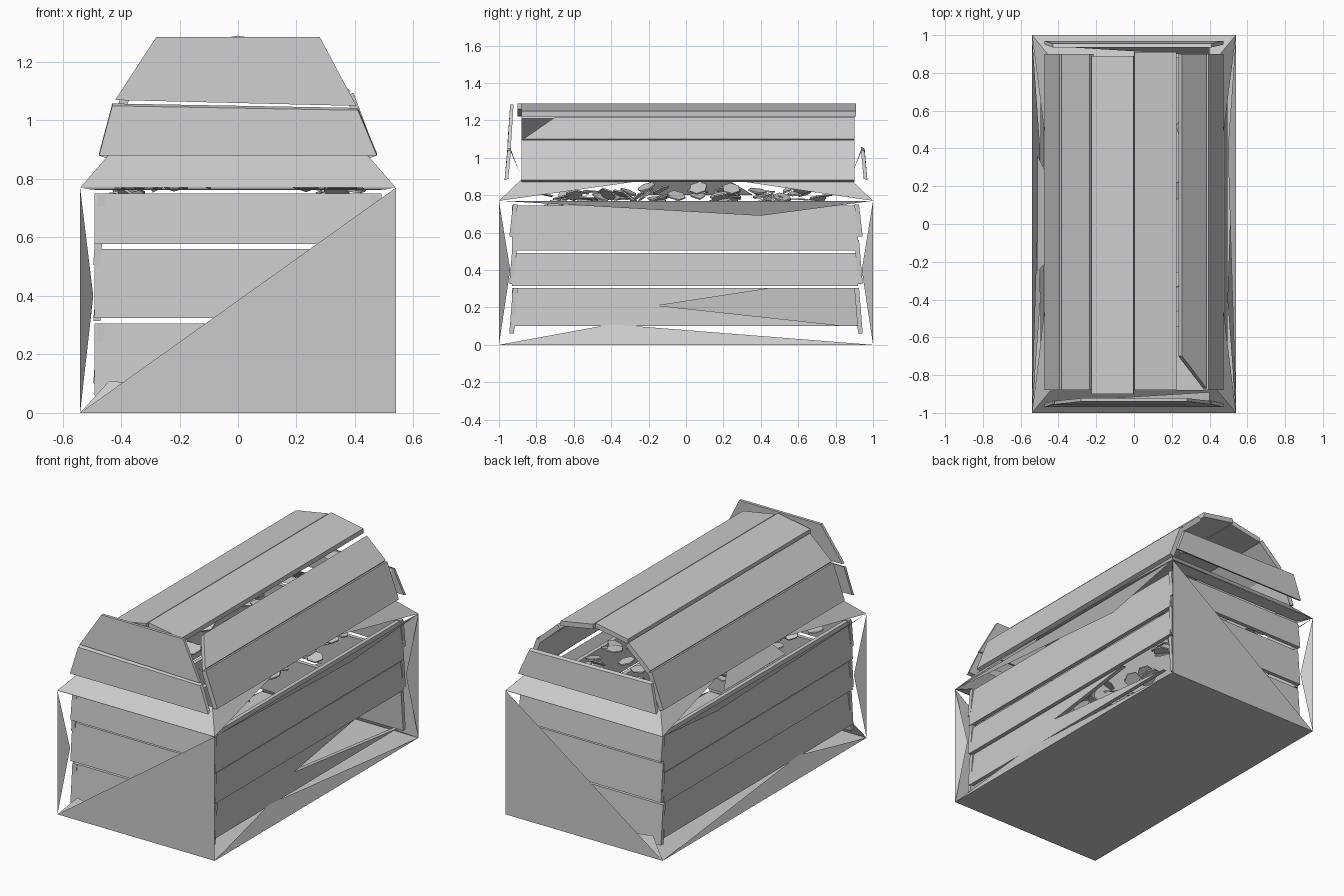
import bpy, bmesh, math, random
from mathutils import Vector, Matrix

if "Cube" in bpy.data.objects:
    bpy.data.objects.remove(bpy.data.objects["Cube"])

random.seed(4)


def make(name, bm):
    me = bpy.data.meshes.new(name)
    bm.to_mesh(me)
    bm.free()
    ob = bpy.data.objects.new(name, me)
    bpy.context.collection.objects.link(ob)
    return ob


def sheet(name, polys):
    """Thin flat pieces, facing away from the middle of the chest."""
    bm = bmesh.new()
    for pts in polys:
        f = bm.faces.new([bm.verts.new(p) for p in pts])
        f.normal_update()
        if f.normal.dot(f.calc_center_median() - Vector((0, 0, 0.5))) < 0:
            f.normal_flip()
    return make(name, bm)


def board(name, pts, inward):
    """Closed plank: flat outline pushed inward by its thickness."""
    bm = bmesh.new()
    f = bm.faces.new([bm.verts.new(p) for p in pts])
    new = bmesh.ops.extrude_face_region(bm, geom=[f], use_keep_orig=True)
    bmesh.ops.translate(bm, vec=inward,
                        verts=[v for v in new["geom"] if isinstance(v, bmesh.types.BMVert)])
    bmesh.ops.recalc_face_normals(bm, faces=bm.faces)
    return make(name, bm)


X, Y, RIM = 0.54, 1.0, 0.77

# base sheet under the chest
sheet("base", [[(-X, -Y, 0), (X, -Y, 0), (X, Y, 0), (-X, Y, 0)]])

# long side planks, slightly overlapping like clapboards
side_rows = [(0.10, 0.305), (0.315, 0.49), (0.505, 0.745)]
for s in (-1, 1):
    for i, (a, b) in enumerate(side_rows):
        yz = [(-0.93, a), (0.92, a), (0.92, b), (-0.93, b)]
        if s == 1 and i == 0:  # broken lower plank
            yz = [(-0.93, a), (0.86, a), (-0.15, 0.21), (0.47, b), (-0.93, b)]
        pts = [(s * (0.495 - 0.015 * (z - a) / (b - a)), y, z) for y, z in yz]
        board("side_plank", pts, (-s * 0.025, 0, 0))

# end wall planks
end_rows = [(0.06, 0.305), (0.325, 0.56), (0.578, 0.75)]
for s in (-1, 1):
    for a, b in end_rows:
        pts = [(x, s * y, z) for x, y, z in
               [(-0.49, 0.945, a), (0.49, 0.945, a), (0.49, 0.925, b), (-0.49, 0.925, b)]]
        board("end_plank", pts, (0, -s * 0.025, 0))

# torn outer frame: end triangles, corner slivers, edge slivers
for s in (-1, 1):
    sheet("end_panel", [[(-X, s * Y, 0), (X, s * Y, 0), (X, s * Y, RIM)],
                        [(-X, s * Y, 0), (X, s * Y, 0), (-0.44, s * 0.95, 0.11)]])
    for t in (-1, 1):
        sheet("corner_sliver", [[(t * X, s * Y, 0), (t * X, s * Y, RIM), (t * 0.495, s * 0.94, 0.4)]])
    sheet("side_edge_slivers", [
        [(s * X, -Y, 0), (s * X, Y, 0), (s * 0.495, -0.4, 0.11)],
        [(s * X, -Y, RIM), (s * X, Y, RIM), (s * 0.497, 0.4, 0.69)]])

# sloping rim skirt with undersides at the two ends
for s in (-1, 1):
    sheet("end_skirt", [[(-X, s * Y, RIM), (X, s * Y, RIM), (0.44, s * 0.88, 0.885), (-0.44, s * 0.88, 0.885)]])
    sheet("end_rim", [[(-X, s * Y, 0.768), (X, s * Y, 0.768), (0.48, s * 0.92, 0.762), (-0.48, s * 0.92, 0.762)]])
    sheet("side_skirt", [
        [(s * X, -Y, RIM), (s * 0.44, -0.88, 0.885), (s * 0.44, -0.18, 0.885)],
        [(s * X, Y, RIM), (s * 0.44, 0.88, 0.885), (s * 0.44, 0.22, 0.885)]])
sheet("left_skirt_middle", [[(-0.44, -0.18, 0.885), (-0.44, 0.22, 0.885),
                             (-0.51, 0.36, 0.80), (-0.51, -0.25, 0.80)]])

# barrel lid planks along the length
for s in (-1, 1):
    board("lid_lower_plank", [(s * 0.475, -0.88, 0.88), (s * 0.475, 0.9, 0.88),
                              (s * 0.395, 0.9, 1.095), (s * 0.395, -0.88, 1.095)],
          (-s * 0.028, 0, -0.01))
    t0, t1, z0, z1 = s * 0.385, s * 0.235, 1.10, 1.235
    pts = [(t0, -0.88, z0), (t0, 0.9, z0), (t1, 0.9, z1), (t1, -0.88, z1)]
    if s == 1:  # broken corner
        pts = [(t0, -0.87, z0), (t0, 0.9, z0), (0.255, 0.9, 1.217), (0.255, -0.70, 1.217)]
    board("lid_middle_plank", pts, (-s * 0.02, 0, -0.024))
    e = 0.01 * s
    board("lid_top_plank", [(s * 0.002, -0.89 + e, 1.29), (s * 0.002, 0.9 + e, 1.29),
                            (s * 0.225, 0.9 + e, 1.25), (s * 0.225, -0.89 + e, 1.25)],
          (-s * 0.001, 0, -0.03))

# lid end planks; the upper one remains only at the front
for s in (-1, 1):
    board("lid_end_lower_plank", [(-0.475, s * 0.97, 0.88), (0.475, s * 0.97, 0.88),
                                  (0.41, s * 0.955, 1.035), (-0.43, s * 0.955, 1.05)],
          (0, -s * 0.02, 0.008))
    sheet("lid_end_fold", [[(-0.42, s * 0.94, 1.055), (0.40, s * 0.94, 1.04), (0.40, s * 0.89, 0.92)]])
board("lid_end_upper_plank", [(-0.42, -0.955, 1.07), (0.405, -0.955, 1.05),
                              (0.28, -0.94, 1.285), (-0.28, -0.94, 1.285)], (0, 0.018, 0))

# loose heap of flat discs inside
bm = bmesh.new()
for i in range(70):
    x, y = random.uniform(-0.4, 0.4), random.uniform(-0.78, 0.78)
    z = 0.76 + 0.07 * (1 - (x / 0.4) ** 2) + random.uniform(-0.03, 0.02)
    m = (Matrix.Translation((x, y, z)) @ Matrix.Rotation(random.uniform(0, 6.3), 4, 'Z')
         @ Matrix.Rotation(random.uniform(-0.7, 0.7), 4, 'X'))
    bmesh.ops.create_cone(bm, cap_ends=True, segments=6, radius1=0.05, radius2=0.05, depth=0.008, matrix=m)
make("disc_heap", bm)
